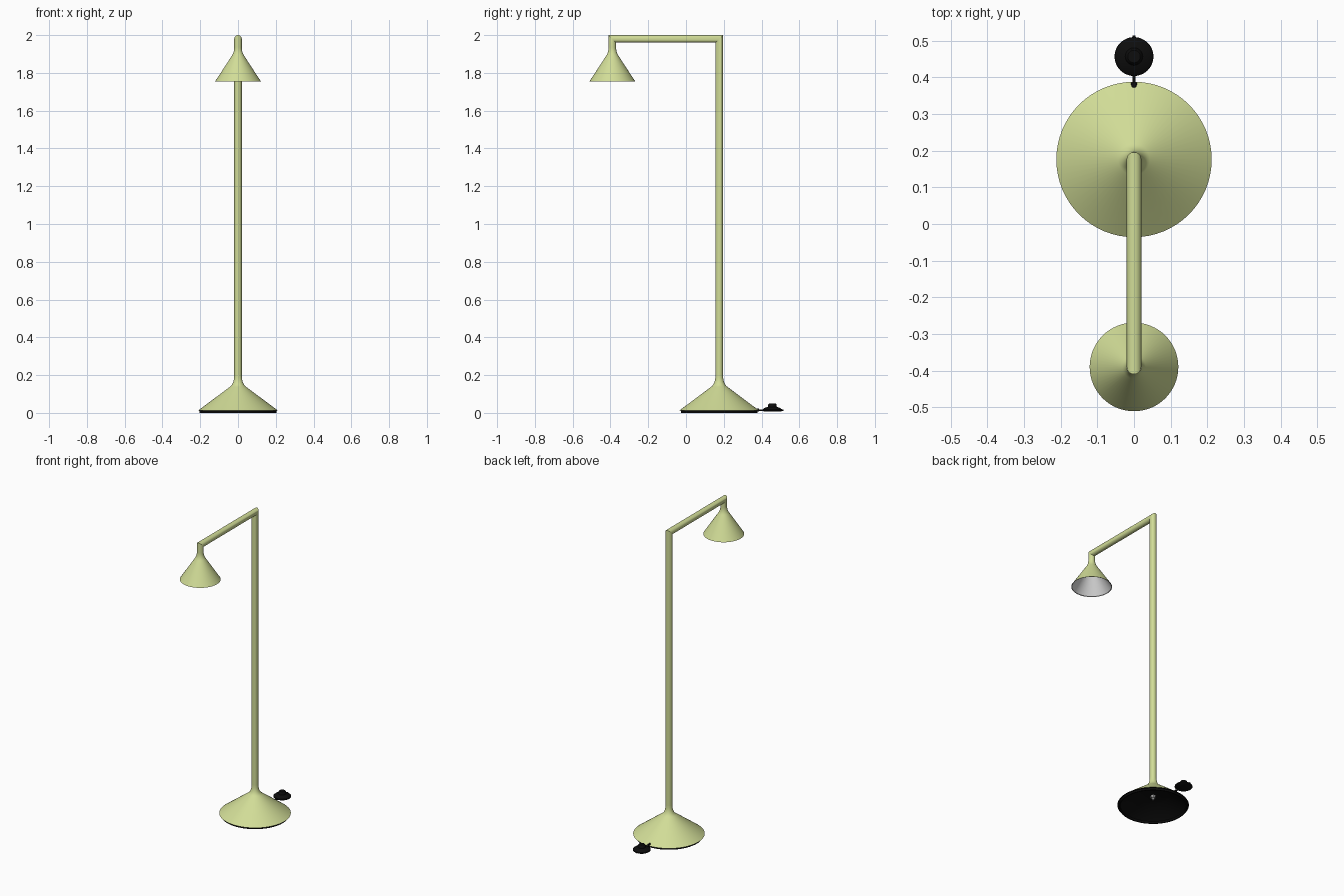
import bpy, bmesh, math

cube = bpy.data.objects.get("Cube")
if cube:
    bpy.data.objects.remove(cube)


def material(name, rgb):
    m = bpy.data.materials.new(name)
    m.use_nodes = True
    m.diffuse_color = (*rgb, 1)
    m.node_tree.nodes["Principled BSDF"].inputs["Base Color"].default_value = (*rgb, 1)
    return m


GREEN = material("pale green paint", (0.64, 0.72, 0.31))
BLACK = material("black plastic", (0.004, 0.004, 0.004))
WHITE = material("reflector white", (0.75, 0.75, 0.75))
STEEL = material("steel", (0.45, 0.45, 0.45))

POLE_Y, SHADE_Y, SWITCH_Y = 0.176, -0.39, 0.457
TUBE_R, ARM_Z = 0.02, 1.98


def skin(name, rings, mat, caps=False):
    """Bridge successive rings of points into one smooth surface."""
    bm = bmesh.new()
    loops = [[bm.verts.new(p) for p in ring] for ring in rings]
    for a, b in zip(loops, loops[1:]):
        n = len(a)
        for i in range(n):
            j = (i + 1) % n
            bm.faces.new((a[i], a[j], b[j], b[i]))
    if caps:
        bm.faces.new(loops[0][::-1])
        bm.faces.new(loops[-1])
    bmesh.ops.recalc_face_normals(bm, faces=bm.faces)
    mesh = bpy.data.meshes.new(name)
    bm.to_mesh(mesh)
    bm.free()
    mesh.materials.append(mat)
    obj = bpy.data.objects.new(name, mesh)
    bpy.context.collection.objects.link(obj)
    bpy.ops.object.select_all(action='DESELECT')
    obj.select_set(True)
    bpy.context.view_layer.objects.active = obj
    bpy.ops.object.shade_smooth_by_angle(angle=math.radians(35))
    return obj


def angles(n):
    return [2 * math.pi * i / n for i in range(n)]


def lathe(name, profile, y, mat, n=64, caps=False):
    """Turn a (radius, height) profile about a vertical axis at y."""
    rings = [[(r * math.cos(a), y + r * math.sin(a), z) for a in angles(n)]
             for r, z in profile]
    return skin(name, rings, mat, caps)


def bell(rim_r, rim_z, knee, neck):
    """Cone that flows into a neck through a rounded knee."""
    start = (knee[0] + 0.12 * (rim_r - knee[0]), knee[1] + 0.12 * (rim_z - knee[1]))
    pts = [(rim_r, rim_z)]
    for i in range(9):
        t = i / 8
        pts.append(tuple((1 - t) ** 2 * s + 2 * t * (1 - t) * k + t * t * e
                         for s, k, e in zip(start, knee, neck)))
    return pts


# Pole, arm and shade stem: one tube with mitred corners
path = [(POLE_Y, 0.19, 1, 0), (POLE_Y, ARM_Z, 1, 1),
        (SHADE_Y, ARM_Z, -1, 1), (SHADE_Y, 1.91, -1, 0)]
skin("pole_and_arm",
     [[(TUBE_R * math.cos(a), y + TUBE_R * math.sin(a) * oy, z + TUBE_R * math.sin(a) * oz)
       for a in angles(32)] for y, z, oy, oz in path], GREEN, caps=True)

# Base cone with a hollow black underside
lathe("base_cone", bell(0.212, 0.012, (0.02, 0.155), (TUBE_R, 0.2)), POLE_Y, GREEN)
lathe("base_underside", [(0.212, 0.012), (0.203, 0.011), (0.203, 0), (0.195, 0),
                         (0.195, 0.012), (0.1, 0.075), (0.002, 0.075)], POLE_Y, BLACK)
lathe("base_nut", [(0.016, 0.06), (0.016, 0.075)], POLE_Y, STEEL, n=6, caps=True)
lathe("base_bolt", [(0.008, 0.048), (0.008, 0.061)], POLE_Y, STEEL, n=16, caps=True)

# Lamp shade with a pale reflector inside
lathe("shade", bell(0.121, 1.755, (0.02, 1.91), (TUBE_R, 1.935)), SHADE_Y, GREEN)
lathe("shade_reflector", [(0.121, 1.755), (0.117, 1.756), (0.022, 1.896), (0.002, 1.9)],
      SHADE_Y, WHITE)

# Foot switch and its cable
lathe("foot_switch", [(0.047, 0.008), (0.053, 0.012), (0.052, 0.018), (0.042, 0.026),
                      (0.024, 0.032), (0.021, 0.046), (0.017, 0.05)],
      SWITCH_Y, BLACK, n=48, caps=True)


def rod(name, y0, y1, z, r, mat):
    skin(name, [[(r * math.cos(a), y, z + r * math.sin(a)) for a in angles(16)]
                for y in (y0, y1)], mat, caps=True)


rod("cable", 0.36, 0.515, 0.015, 0.004, BLACK)
rod("cable_grommet", 0.368, 0.386, 0.016, 0.008, BLACK)
